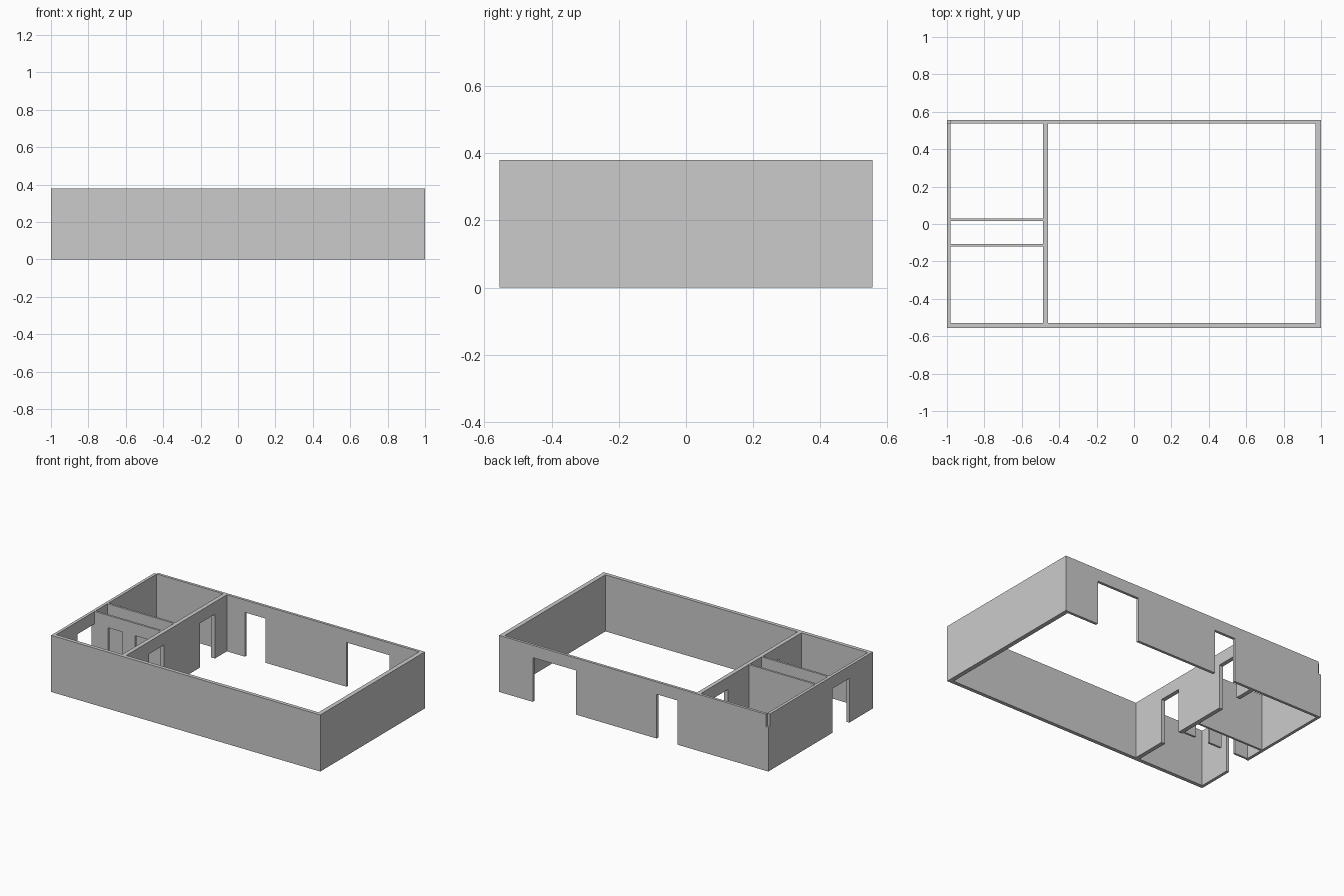
import bpy, bmesh

if "Cube" in bpy.data.objects:
    bpy.data.objects.remove(bpy.data.objects["Cube"])

HEIGHT = 0.38
DOOR_TOP = 0.297


def wall(name, axis, span, thick, doors=(), step=0.0):
    """Upright wall running along an axis: its elevation profile, notched by
    floor-level doorways, is extruded across its thickness.
    step cuts a small rebate out of the upper corner at the start end."""
    a, b = span
    profile = [(a, 0)]
    for d0, d1 in doors:
        profile += [(d0, 0), (d0, DOOR_TOP), (d1, DOOR_TOP), (d1, 0)]
    profile += [(b, 0), (b, HEIGHT), (a + step, HEIGHT)]
    if step:
        profile += [(a + step, DOOR_TOP), (a, DOOR_TOP)]

    def place(u, t, z):
        return (u, t, z) if axis == 'x' else (t, u, z)

    bm = bmesh.new()
    face = bm.faces.new([bm.verts.new(place(u, thick[0], z)) for u, z in profile])
    ext = bmesh.ops.extrude_face_region(bm, geom=[face], use_keep_orig=True)
    moved = [g for g in ext['geom'] if isinstance(g, bmesh.types.BMVert)]
    bmesh.ops.translate(bm, verts=moved, vec=place(0, thick[1] - thick[0], 0))
    bmesh.ops.recalc_face_normals(bm, faces=bm.faces)
    mesh = bpy.data.meshes.new(name)
    bm.to_mesh(mesh)
    bm.free()
    obj = bpy.data.objects.new(name, mesh)
    bpy.context.collection.objects.link(obj)
    return obj


# Outer shell
wall("front_wall", 'x', (-1, 1), (-0.555, -0.53))
wall("back_wall", 'x', (-1, 1), (0.537, 0.555),
     [(-0.325, -0.17), (0.43, 0.75)], step=0.018)
wall("right_wall", 'y', (-0.53, 0.537), (0.97, 1))
wall("left_wall", 'y', (-0.53, 0.537), (-1, -0.98), [(-0.305, -0.125)])

# Wall between the large room and the small rooms
wall("dividing_wall", 'y', (-0.53, 0.537), (-0.487, -0.459),
     [(-0.29, -0.13), (0.25, 0.41)])

# Small-room partitions
wall("closet_front_partition", 'x', (-0.98, -0.487), (-0.121, -0.107),
     [(-0.88, -0.775), (-0.68, -0.575)])
wall("closet_back_partition", 'x', (-0.98, -0.487), (0.015, 0.029))
